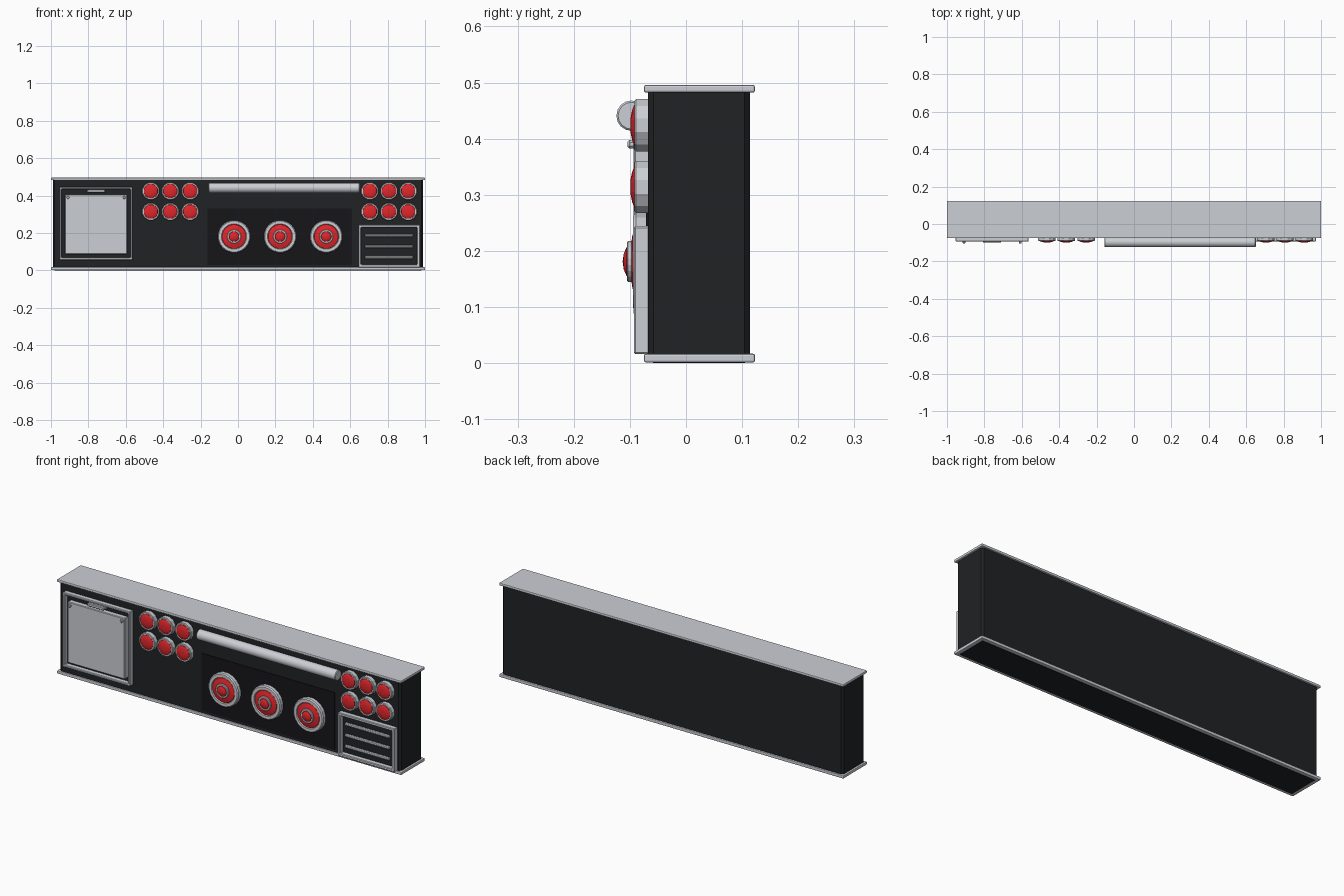
import bpy, bmesh, math

if "Cube" in bpy.data.objects:
    bpy.data.objects.remove(bpy.data.objects["Cube"])


def mat(name, rgb):
    m = bpy.data.materials.new(name)
    m.diffuse_color = (*rgb, 1)
    m.use_nodes = True
    m.node_tree.nodes["Principled BSDF"].inputs["Base Color"].default_value = m.diffuse_color
    return m


BLACK = mat("black", (0.015, 0.016, 0.018))
DARK = mat("dark_inset", (0.008, 0.008, 0.01))
RED = mat("red", (0.75, 0.02, 0.025))
GREY = mat("light_grey", (0.6, 0.62, 0.66))


def finish(name, bm, material, bevel=0, segments=1):
    bmesh.ops.recalc_face_normals(bm, faces=bm.faces[:])
    me = bpy.data.meshes.new(name)
    bm.to_mesh(me)
    bm.free()
    me.materials.append(material)
    ob = bpy.data.objects.new(name, me)
    bpy.context.collection.objects.link(ob)
    if bevel:
        b = ob.modifiers.new("bevel", 'BEVEL')
        b.width, b.segments = bevel, segments
    return ob


def box(name, x, y, z, material, bevel=0, segments=1):
    """Box from (min, max) ranges."""
    bm = bmesh.new()
    bmesh.ops.create_cube(bm, size=1)
    for v in bm.verts:
        v.co = [(a + b) / 2 + c * (b - a) for (a, b), c in zip((x, y, z), v.co)]
    return finish(name, bm, material, bevel, segments)


def frame(name, x, y, z, w, material, bevel=0.003):
    """Mitred rectangular frame of width w."""
    bm = bmesh.new()
    rings = []
    for inset, yy in ((0, y[0]), (0, y[1]), (w, y[1]), (w, y[0])):
        x0, x1, z0, z1 = x[0] + inset, x[1] - inset, z[0] + inset, z[1] - inset
        rings.append([bm.verts.new((px, yy, pz))
                      for px, pz in ((x0, z0), (x1, z0), (x1, z1), (x0, z1))])
    for k in range(4):
        a, b = rings[k], rings[(k + 1) % 4]
        for i in range(4):
            j = (i + 1) % 4
            bm.faces.new((a[i], a[j], b[j], b[i]))
    return finish(name, bm, material, bevel)


def lathe(name, cx, cz, profile, material, n=12):
    """Revolve (radius, y) points about a front-facing axis."""
    bm = bmesh.new()
    rings = []
    for r, y in profile:
        if r == 0:
            rings.append([bm.verts.new((cx, y, cz))] * n)
            continue
        rings.append([bm.verts.new((cx + r * math.cos((i + .5) * math.tau / n), y,
                                    cz + r * math.sin((i + .5) * math.tau / n)))
                      for i in range(n)])
    for a, b in zip(rings, rings[1:]):
        for i in range(n):
            j = (i + 1) % n
            bm.faces.new(list(dict.fromkeys((a[i], a[j], b[j], b[i]))))
    return finish(name, bm, material)


def tube(name, x, y, z, r, n=16, chamfer=0.003):
    """Horizontal bar along x with chamfered ends."""
    bm = bmesh.new()
    rings = []
    for px, pr in ((x[0], r - chamfer), (x[0] + chamfer, r),
                   (x[1] - chamfer, r), (x[1], r - chamfer)):
        rings.append([bm.verts.new((px, y + pr * math.cos(i * math.tau / n),
                                    z + pr * math.sin(i * math.tau / n)))
                      for i in range(n)])
    for a, b in zip(rings, rings[1:]):
        for i in range(n):
            j = (i + 1) % n
            bm.faces.new((a[i], a[j], b[j], b[i]))
    bm.faces.new(rings[0])
    bm.faces.new(rings[-1])
    ob = finish(name, bm, GREY)
    bpy.context.view_layer.objects.active = ob
    ob.select_set(True)
    bpy.ops.object.shade_smooth_by_angle(angle=math.radians(30))
    ob.select_set(False)
    return ob


# Cabinet and its top and bottom trims
box("cabinet_body", (-.99, .99), (-.068, .114), (0, .494), BLACK, .01)
box("top_trim", (-1, 1), (-.075, .123), (.482, .496), GREY, .004, 2)
box("bottom_trim", (-1, 1), (-.075, .123), (.001, .017), GREY, .004, 2)

# Left door with frame, handle and two small studs
frame("door_frame", (-.955, -.563), (-.093, -.065), (.056, .447), .012, GREY)
box("door_panel", (-.925, -.592), (-.094, -.065), (.086, .406), GREY, .003)
box("door_handle", (-.807, -.71), (-.1, -.065), (.417, .433), GREY, .003)
for i, x in enumerate((-.909, -.608)):
    lathe(f"door_stud_{i}", x, .39,
          [(.008, -.09), (.008, -.101), (.005, -.104), (0, -.104)], GREY, 8)

# Two banks of six red buttons
for side, xs in (("left", (-.466, -.362, -.256)), ("right", (.705, .807, .91))):
    for row, z in enumerate((.424, .314)):
        for col, x in enumerate(xs):
            tag = f"{side}_{row}_{col}"
            lathe(f"button_ring_{tag}", x, z,
                  [(.048, -.065), (.048, -.089), (.045, -.092), (.039, -.092),
                   (.038, -.088), (0, -.088)], GREY)
            lathe(f"button_cap_{tag}", x, z,
                  [(.039, -.088), (.038, -.092), (.028, -.096), (.015, -.0985),
                   (0, -.099)], RED)

# Long rail and the inset panel with three large dials
tube("rail", (-.158, .651), -.097, .441, .027)
box("dial_panel", (-.163, .61), (-.071, -.06), (.03, .33), DARK)
for i, x in enumerate((-.021, .225, .472)):
    z = .181
    lathe(f"dial_ring_{i}", x, z,
          [(.088, -.065), (.088, -.089), (.083, -.0945), (.068, -.0945),
           (.065, -.088), (0, -.088)], GREY, 20)
    lathe(f"dial_face_{i}", x, z,
          [(.066, -.088), (.064, -.091), (.045, -.096), (.03, -.098), (0, -.098)], RED, 20)
    lathe(f"dial_hub_{i}", x, z,
          [(.037, -.088), (.037, -.103), (.035, -.105), (.028, -.105),
           (.027, -.102), (0, -.102)], GREY, 20)
    lathe(f"dial_cap_{i}", x, z,
          [(.028, -.102), (.026, -.106), (.014, -.111), (0, -.113)], RED, 20)

# Right vent with three bars
frame("vent_frame", (.643, .973), (-.093, -.065), (.016, .244), .015, GREY)
for i, z in enumerate((.07, .128, .187)):
    tube(f"vent_bar_{i}", (.678, .935), -.077, z, .009, 10)
